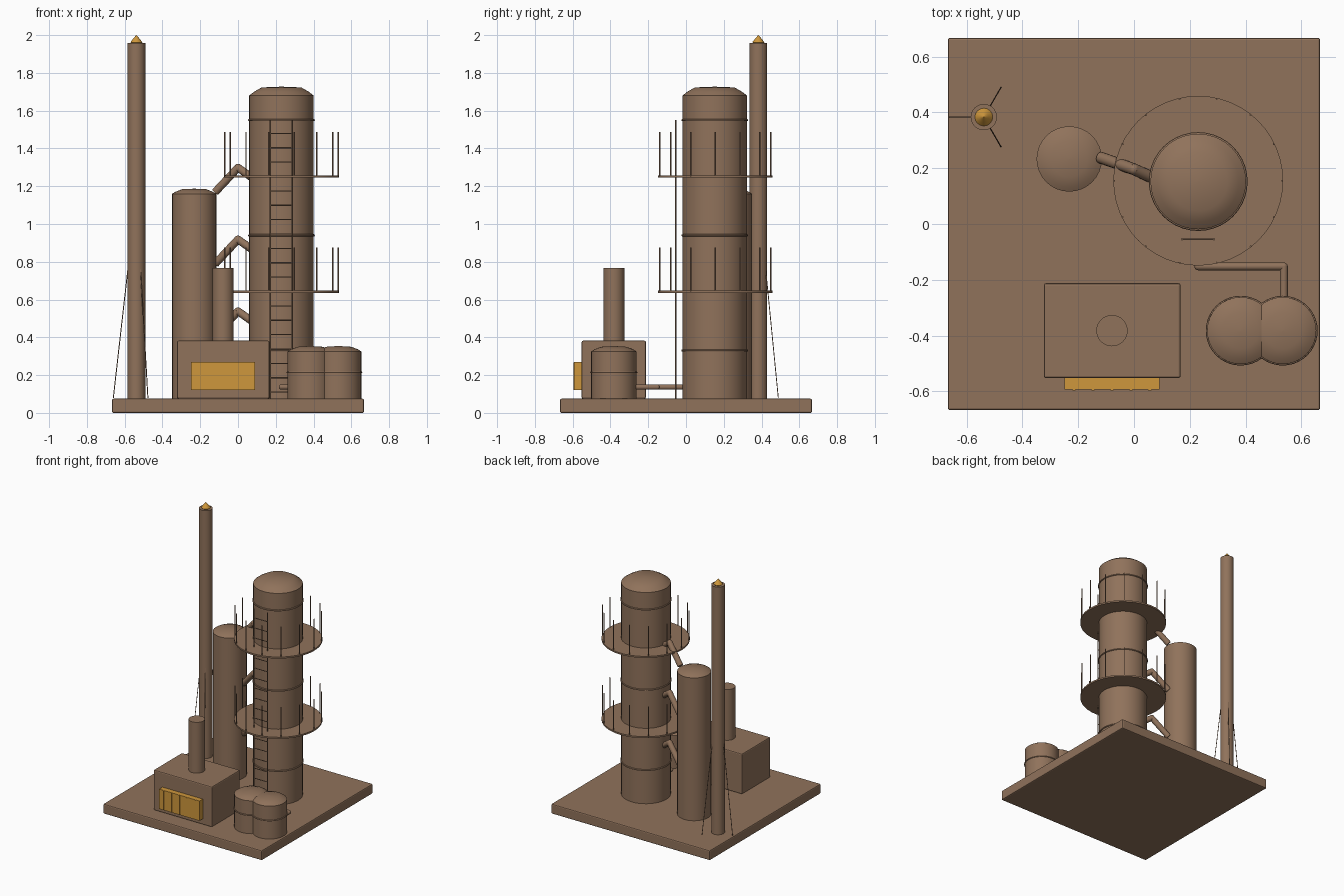
import bpy, math
from mathutils import Vector

if "Cube" in bpy.data.objects:
    bpy.data.objects.remove(bpy.data.objects["Cube"])


def material(name, rgb):
    m = bpy.data.materials.new(name)
    m.diffuse_color = (*rgb, 1)
    m.use_nodes = True
    m.node_tree.nodes["Principled BSDF"].inputs["Base Color"].default_value = m.diffuse_color
    return m


BROWN = material("weathered brown", (0.28, 0.17, 0.105))
ORANGE = material("burner orange", (0.62, 0.31, 0.045))


def finish(name, mat=BROWN, smooth=True):
    ob = bpy.context.object
    ob.name = name
    ob.data.materials.append(mat)
    if smooth:
        bpy.ops.object.shade_smooth_by_angle(angle=math.radians(35))
    return ob


def box(name, x, y, z, mat=BROWN, bevel=0.0):
    """Box from (min, max) pairs."""
    lim = (x, y, z)
    bpy.ops.mesh.primitive_cube_add(size=1, location=[(a + b) / 2 for a, b in lim])
    bpy.context.object.scale = [b - a for a, b in lim]
    bpy.ops.object.transform_apply(location=False, rotation=False, scale=True)
    ob = finish(name, mat, False)
    if bevel:
        mod = ob.modifiers.new("edge", "BEVEL")
        mod.width, mod.segments = bevel, 2
    return ob


def lathe(name, cx, cy, profile, n=32, mat=BROWN):
    """Revolve (radius, z) points about a vertical axis; both ends are closed."""
    verts, faces = [], []
    for r, z in profile:
        for i in range(n):
            a = 2 * math.pi * i / n
            verts.append((r * math.cos(a), r * math.sin(a), z))
    for k in range(len(profile) - 1):
        for i in range(n):
            j = (i + 1) % n
            faces.append((k * n + i, k * n + j, k * n + n + j, k * n + n + i))
    top = (len(profile) - 1) * n
    faces += [tuple(reversed(range(n))), tuple(range(top, top + n))]
    me = bpy.data.meshes.new(name)
    me.from_pydata(verts, [], faces)
    ob = bpy.data.objects.new(name, me)
    bpy.context.collection.objects.link(ob)
    ob.location = (cx, cy, 0)
    bpy.ops.object.select_all(action="DESELECT")
    bpy.context.view_layer.objects.active = ob
    ob.select_set(True)
    return finish(name, mat)


def ring(name, cx, cy, z, r, minor=0.006):
    bpy.ops.mesh.primitive_torus_add(location=(cx, cy, z), major_radius=r, minor_radius=minor,
                                     major_segments=40, minor_segments=8)
    return finish(name)


def rod(name, a, b, r, n=16):
    a, b = Vector(a), Vector(b)
    d = b - a
    bpy.ops.mesh.primitive_cylinder_add(vertices=n, radius=r, depth=d.length, location=(a + b) / 2)
    bpy.context.object.rotation_euler = d.to_track_quat("Z", "Y").to_euler()
    return finish(name)


def pipe(name, points, r):
    for i, (a, b) in enumerate(zip(points, points[1:])):
        rod(f"{name}_{i}", a, b, r)
    for p in points[1:-1]:
        bpy.ops.mesh.primitive_uv_sphere_add(segments=16, ring_count=8, radius=r, location=p)
        finish(name + "_elbow")


G = 0.075  # slab top

# Foundation slab
box("foundation_slab", (-0.667, 0.667), (-0.667, 0.667), (0, G), bevel=0.008)

# Main column with domed head and stiffening rings
CX, CY = 0.23, 0.152
lathe("main_column", CX, CY, [(0.171, G), (0.171, 1.68), (0.145, 1.7), (0.105, 1.723), (0.003, 1.727)], 40)
for z in (0.33, 0.94, 1.55):
    ring("column_ring", CX, CY, z, 0.171)

# Round platforms with upright posts
for z in (0.642, 1.252):
    lathe("platform", CX, CY + 0.003, [(0.304, z - 0.006), (0.304, z + 0.006)], 48)
    for i in range(14):
        a = 2 * math.pi * i / 14
        x, y = CX + 0.301 * math.cos(a), CY + 0.003 + 0.301 * math.sin(a)
        rod("railing_post", (x, y, z), (x, y, z + 0.234), 0.0035, 8)

# Ladder
for x in (0.172, 0.287):
    rod("ladder_rail", (x, -0.055, G), (x, -0.055, 1.55), 0.004, 8)
for i in range(19):
    z = 0.11 + i * 0.0761
    rod("ladder_rung", (0.172, -0.055, z), (0.287, -0.055, z), 0.003, 8)

# Side column
lathe("side_column", -0.232, 0.233, [(0.117, G), (0.117, 1.16), (0.1, 1.17), (0.065, 1.184), (0.002, 1.187)])

# Angled transfer pipes between the columns
for dz in (0, -0.38, -0.76):
    pipe("transfer_pipe", [(-0.12, 0.238, 1.17 + dz), (0.0, 0.196, 1.298 + dz), (0.075, 0.162, 1.245 + dz)], 0.021)

# Furnace, chimney and burner grille
box("furnace", (-0.323, 0.167), (-0.552, -0.212), (G, 0.382), bevel=0.008)
lathe("furnace_chimney", -0.079, -0.382, [(0.056, 0.37), (0.056, 0.768)])
box("burner_panel", (-0.249, 0.091), (-0.592, -0.54), (0.12, 0.27), ORANGE)
for i in range(5):
    x = -0.079 + (i - 2) * 0.068
    box("burner_bar", (x - 0.006, x + 0.006), (-0.596, -0.588), (0.122, 0.268), ORANGE)

# Twin storage tanks with hoops
for x in (0.382, 0.533):
    lathe("storage_tank", x, -0.382, [(0.12, G), (0.12, 0.325), (0.1, 0.338), (0.065, 0.35), (0.002, 0.354)])
    ring("tank_hoop", x, -0.382, 0.215, 0.12, 0.005)

# Feed pipe from column to tanks
pipe("feed_pipe", [(0.23, 0.0, 0.137), (0.23, -0.152, 0.137), (0.537, -0.152, 0.137), (0.537, -0.28, 0.137)], 0.014)

# Flare stack, tip and guy wires
FX, FY = -0.538, 0.383
lathe("flare_stack", FX, FY, [(0.047, G), (0.047, 1.957)])
lathe("flare_tip", FX, FY, [(0.002, 1.935), (0.032, 1.962), (0.018, 1.98), (0.001, 2.0)], 16, ORANGE)
for k in range(3):
    a = math.radians(60 + 120 * k)
    c, s = math.cos(a), math.sin(a)
    rod("guy_wire", (FX + 0.045 * c, FY + 0.045 * s, 0.76), (FX + 0.122 * c, FY + 0.122 * s, 0.08), 0.0025, 6)
